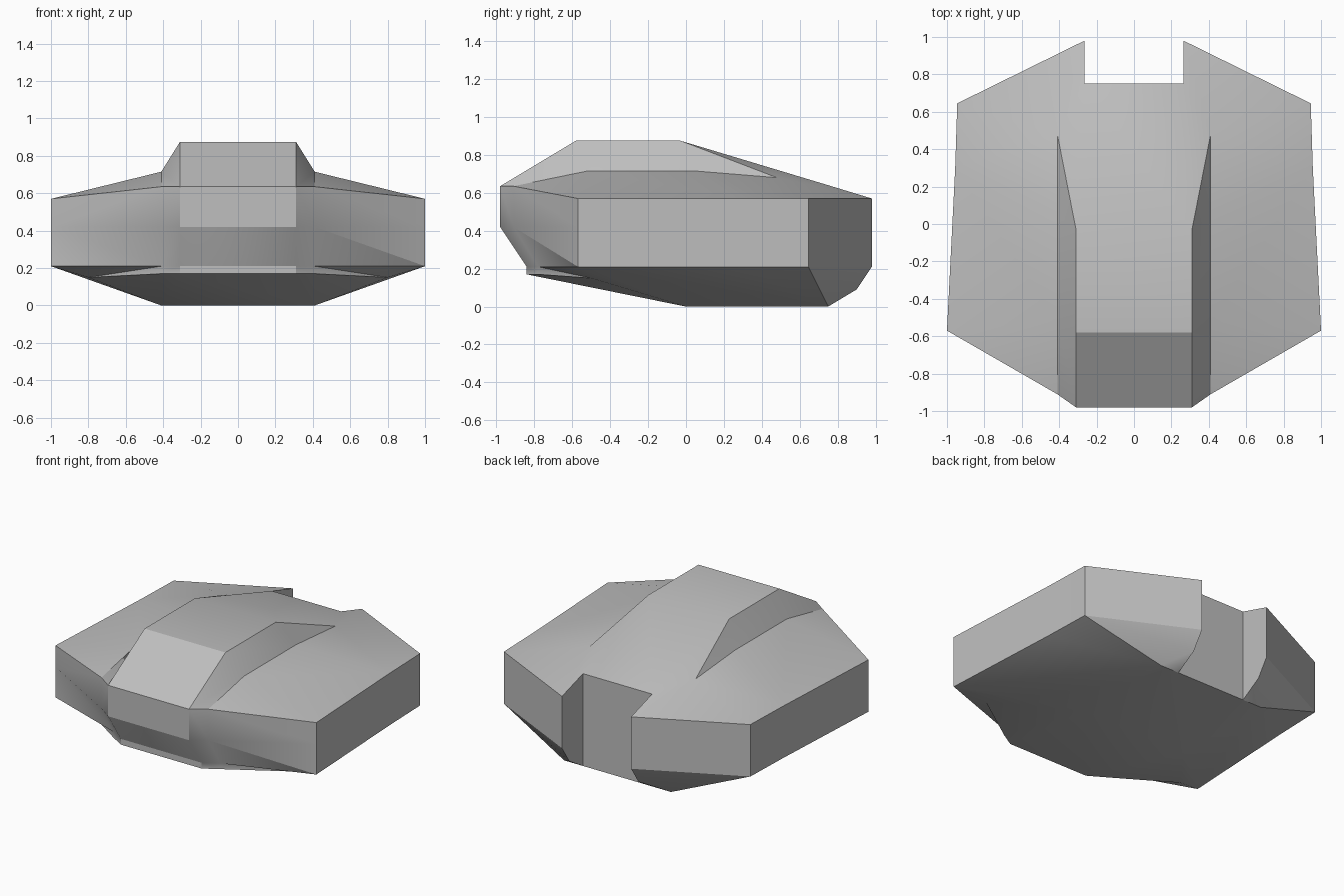
import bpy, bmesh, math

cube = bpy.data.objects.get("Cube")
if cube:
    bpy.data.objects.remove(cube, do_unlink=True)

grey = bpy.data.materials.new("hull_grey")
grey.use_nodes = True
grey.diffuse_color = (0.52, 0.52, 0.52, 1)
grey.node_tree.nodes["Principled BSDF"].inputs["Base Color"].default_value = grey.diffuse_color

# Corner points of the left half; the right half is mirrored
half = {
    # nose and canopy
    "nose_top": (.31, -.98, .635), "nose_low": (.31, -.98, .42),
    "canopy_front": (.31, -.58, .875), "canopy_back": (.31, -.03, .875),
    "notch_top": (.265, .75, .64),
    # shoulder line beside the canopy
    "shoulder_nose": (.41, -.91, .635), "shoulder_front": (.41, -.52, .715),
    "shoulder_mid": (.41, .05, .715), "shoulder_back": (.41, .48, .68),
    # side walls
    "cheek": (.41, -.91, .42),
    "front_top": (1, -.57, .57), "front_mid": (1, -.57, .42), "front_low": (1, -.57, .21),
    "side_top": (.956, .3, .57), "side_low": (.956, .3, .21),
    "back_top": (.945, .645, .57), "back_low": (.945, .645, .21),
    "tail_top": (.265, .98, .57), "tail_low": (.265, .98, .21),
    "tail_curve": (.265, .9, .09),
    # lip under the nose, and keel
    "lip_top": (.31, -.84, .21), "lip_low": (.31, -.84, .17),
    "lip_side_top": (.41, -.78, .21), "lip_side_low": (.41, -.78, .17),
    "chine": (.8, -.5, .15),
    "keel_front": (.41, 0, 0), "keel_back": (.41, .75, 0), "notch_low": (.265, .75, 0),
}

# Faces that appear on both sides
side_faces = [
    # canopy flanks
    "nose_top shoulder_nose shoulder_front canopy_front",
    "canopy_front shoulder_front shoulder_mid canopy_back",
    "canopy_back shoulder_mid shoulder_back",
    "canopy_back shoulder_back notch_top",
    # shoulders
    "shoulder_nose front_top shoulder_front",
    "shoulder_front front_top side_top shoulder_mid",
    "shoulder_mid side_top shoulder_back",
    "shoulder_back side_top back_top",
    "shoulder_back back_top tail_top",
    "shoulder_back tail_top notch_top",
    # front and side walls
    "nose_top nose_low cheek shoulder_nose",
    "shoulder_nose cheek front_mid front_top",
    "front_top front_mid front_low side_low side_top",
    "side_top side_low back_low back_top",
    "back_top back_low tail_low tail_top",
    "notch_top tail_top tail_low tail_curve notch_low",
    # lip and underside
    "nose_low lip_top lip_side_top cheek",
    "lip_top lip_low lip_side_low lip_side_top",
    "lip_side_top lip_side_low chine",
    "lip_side_top chine front_low",
    "lip_low keel_front lip_side_low",
    "lip_side_low keel_front chine",
    "chine keel_front front_low",
    "front_low keel_front keel_back side_low",
    "side_low keel_back back_low",
    "keel_back notch_low tail_curve",
    "keel_back tail_curve back_low",
    "tail_curve tail_low back_low",
]

# The cheek folds differently on each side
cheek_faces = {
    1: ["cheek front_mid front_low", "cheek front_low lip_side_top"],
    -1: ["cheek front_mid lip_side_top", "front_mid front_low lip_side_top"],
}

# Centre faces span both sides along these runs of points
centre_runs = [
    "keel_front lip_low lip_top nose_low nose_top canopy_front canopy_back "
    "notch_top notch_low",
]

bm = bmesh.new()
verts = {(name, s): bm.verts.new((s * x, y, z))
         for name, (x, y, z) in half.items() for s in (1, -1)}
for s in (1, -1):
    for names in side_faces + cheek_faces[s]:
        bm.faces.new([verts[n, s] for n in names.split()])
for run in centre_runs:
    names = run.split()
    for a, b in zip(names, names[1:]):
        bm.faces.new([verts[a, 1], verts[b, 1], verts[b, -1], verts[a, -1]])
# flat keel
keel = ["keel_front", "keel_back", "notch_low"]
bm.faces.new([verts[n, 1] for n in keel] + [verts[n, -1] for n in reversed(keel)])

bmesh.ops.recalc_face_normals(bm, faces=bm.faces[:])
mesh = bpy.data.meshes.new("hull")
bm.to_mesh(mesh)
bm.free()
mesh.materials.append(grey)
hull = bpy.data.objects.new("hull", mesh)
bpy.context.collection.objects.link(hull)

# Soft panels with crisp outer edges
bpy.ops.object.select_all(action='DESELECT')
hull.select_set(True)
bpy.context.view_layer.objects.active = hull
bpy.ops.object.shade_smooth_by_angle(angle=math.radians(30))
